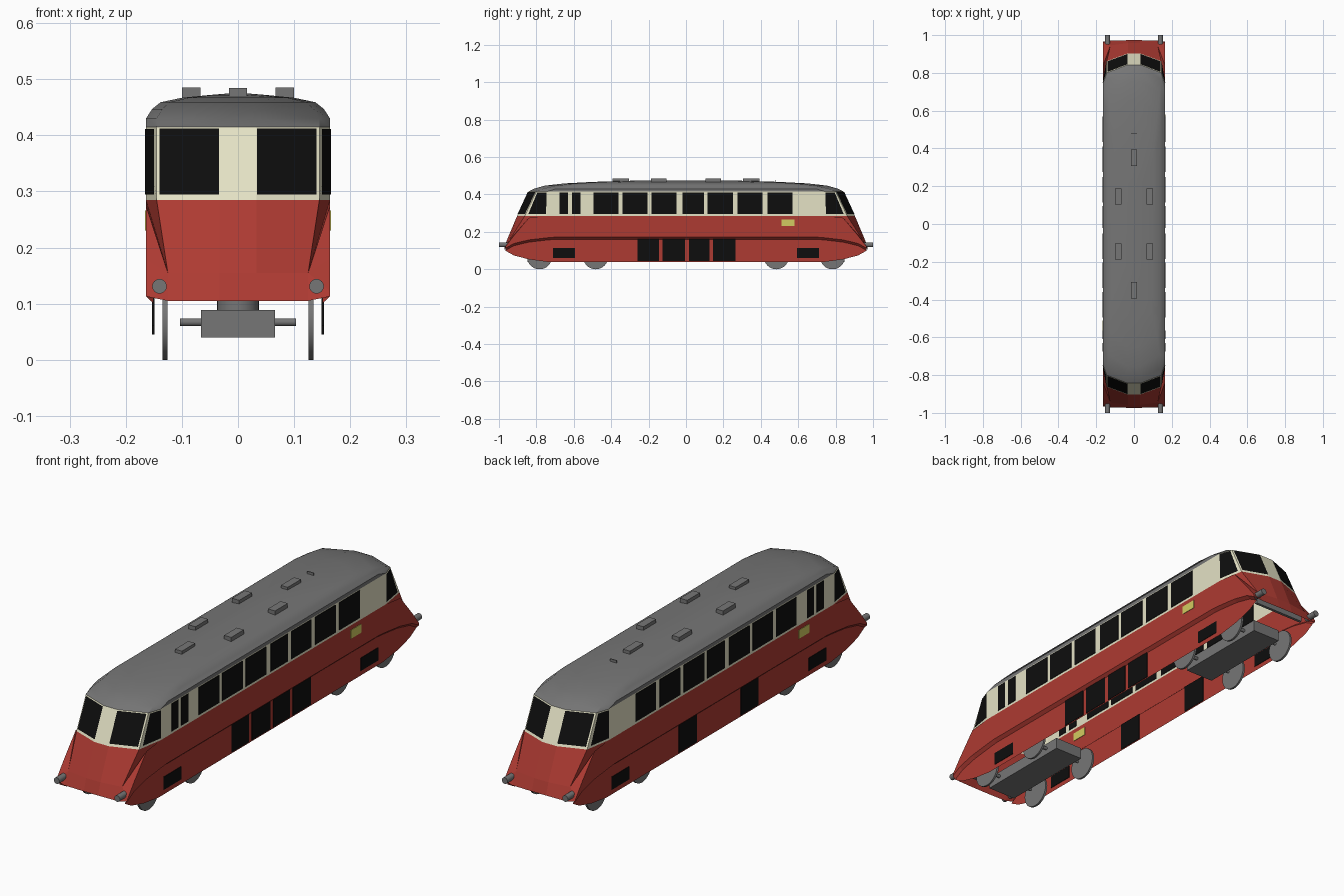
import bpy, bmesh, math
from mathutils import Vector

if "Cube" in bpy.data.objects:
    bpy.data.objects.remove(bpy.data.objects["Cube"])


def material(name, rgb):
    m = bpy.data.materials.new(name)
    m.diffuse_color = (*rgb, 1)
    m.use_nodes = True
    m.node_tree.nodes["Principled BSDF"].inputs["Base Color"].default_value = m.diffuse_color
    return m


RED = material("red paint", (0.42, 0.043, 0.032))
CREAM = material("cream paint", (0.78, 0.76, 0.56))
BLACK = material("black glass", (0.004, 0.004, 0.004))
GREY = material("grey metal", (0.18, 0.18, 0.18))
YELLOW = material("yellow plate", (0.65, 0.6, 0.12))


def build(name, faces, mat, smooth=None):
    """Make an object from a list of faces given as point lists."""
    bm = bmesh.new()
    for f in faces:
        bm.faces.new([bm.verts.new(p) for p in f])
    bmesh.ops.remove_doubles(bm, verts=bm.verts, dist=0.0002)
    bmesh.ops.recalc_face_normals(bm, faces=bm.faces)
    me = bpy.data.meshes.new(name)
    bm.to_mesh(me)
    bm.free()
    me.materials.append(mat)
    ob = bpy.data.objects.new(name, me)
    bpy.context.collection.objects.link(ob)
    if smooth:
        soften(ob, smooth)
    return ob


def soften(ob, angle):
    bpy.ops.object.select_all(action='DESELECT')
    ob.select_set(True)
    bpy.context.view_layer.objects.active = ob
    bpy.ops.object.shade_smooth_by_angle(angle=math.radians(angle))


def box(name, lo, hi, mat):
    lo, hi = Vector(lo), Vector(hi)
    bpy.ops.mesh.primitive_cube_add(size=1, location=(lo + hi) / 2)
    ob = bpy.context.object
    ob.name = name
    ob.scale = hi - lo
    ob.data.materials.append(mat)
    return ob


def cylinder(name, centre, r, depth, axis, mat, n=32):
    rot = {'x': (0, math.pi / 2, 0), 'y': (math.pi / 2, 0, 0), 'z': (0, 0, 0)}[axis]
    bpy.ops.mesh.primitive_cylinder_add(vertices=n, radius=r, depth=depth, location=centre, rotation=rot)
    ob = bpy.context.object
    ob.name = name
    ob.data.materials.append(mat)
    soften(ob, 40)


def flip(p, sx, sy):
    return (p[0] * sx, p[1] * sy, p[2])


def four(faces):
    """Repeat quarter-body faces over both sides and both ends."""
    return [[flip(p, sx, sy) for p in f] for f in faces for sx in (1, -1) for sy in (1, -1)]


W, SK = 0.164, 0.151

# lower body: open shell, side stations are (y, top, crease, skirt bottom)
stations = [(0, .285, .172, .04), (.70, .285, .172, .04), (.745, .285, .168, .04),
            (.84, .275, .157, .053), (.92, .18, .138, .074), (.965, .122, .113, .099)]
faces = []
for a, b in zip(stations, stations[1:]):
    col = [[(W, s[0], s[1]), (W, s[0], s[2]), (SK, s[0], s[2] - .012), (SK, s[0], s[3])] for s in (a, b)]
    for i in range(3):
        faces.append([col[0][i], col[0][i + 1], col[1][i + 1], col[1][i]])
A, A2, A3, N = [(W, s[0], s[1]) for s in stations[2:]]
B, C = (.145, .862, .285), (.125, .945, .155)
P0, P1, P2 = (.033, .903, .285), (.033, .958, .155), (.033, .973, .105)
D, E = (.125, .971, .105), (W, .965, .113)
# hood front, recessed hood side and corner fenders
faces += [[P0, B, C, P1], [P1, C, D, P2], [A, B, C], [A, A2, C], [A2, A3, C], [A3, N, C], [C, N, E, D]]
for p, q in ((P0, P1), (P1, P2)):
    faces.append([p, q, (0, q[1], q[2]), (0, p[1], p[2])])
build("lower_body", four(faces), RED)

# cream window band
B2, P3, A4 = (.145, .80, .415), (.033, .843, .415), (W, .745, .415)
band = [[(W, 0, .285), A, A4, (W, 0, .415)], [B, A, A4, B2], [P0, B, B2, P3],
        [(0, P0[1], .285), P0, P3, (0, P3[1], .415)]]
build("window_band", four(band), CREAM)


# end windows laid just outside the cab panels
def glass(quad, u0, u1, v0, v1):
    a, b, c, d = [Vector(p) for p in quad]
    n = (b - a).cross(d - a).normalized()
    if n.y < 0:
        n = -n
    return [a.lerp(b, u).lerp(d.lerp(c, u), v) + n * .002
            for u, v in ((u0, v0), (u1, v0), (u1, v1), (u0, v1))]


build("cab_windows", four([glass([P0, B, B2, P3], 0, .95, .07, .97),
                           glass([B, A, A4, B2], .13, .98, .07, .97)]), BLACK)

# side windows
spans = [(-.675, -.63), (-.61, -.565), (-.495, -.36), (-.34, -.205), (-.185, -.05),
         (-.02, .095), (.115, .25), (.275, .41), (.435, .57)]


def plate(name, sx, x, y0, y1, z0, z1, mat):
    box(name, (sx * x - .002, y0, z0), (sx * x + .002, y1, z1), mat)


for sx in (1, -1):
    for y0, y1 in spans:
        plate("side_window", sx, W, y0, y1, .295, .411, BLACK)
    # skirt grilles and side plates
    grilles = [(-.26, -.145), (.145, .265)]
    if sx > 0:
        grilles += [(-.125, -.005), (.015, .125)]
    for y0, y1 in grilles:
        plate("skirt_grille", sx, SK, y0, y1, .045, .162, BLACK)
    for sy in (1, -1):
        y = sy * .652
        plate("bogie_grille", sx, SK, y - .058, y + .058, .06, .114, BLACK)
    plate("side_plate", sx, W, sx * .545 - .035, sx * .545 + .035, .23, .266, YELLOW)

# domed roof: rings of (z, half width, end y, corner setback, side setback)
levels = [(.415, W, .843, .043, .098), (.430, W, .815, .05, .12), (.447, .153, .755, .06, .16),
          (.459, .138, .65, .06, .17), (.467, .10, .50, .06, .17), (.472, .05, .35, .05, .12),
          (.4745, .02, .25, .02, .05)]
rings = []
for z, w, y, c, s in levels:
    k = w / W
    q = [(.033 * k, y), (.145 * k, y - c), (w, y - s)]
    ring = q + [(x, -v) for x, v in q[::-1]]
    ring += [(-x, v) for x, v in ring[::-1]]
    rings.append([(x, v, z) for x, v in ring])
faces = [rings[-1]]
for r0, r1 in zip(rings, rings[1:]):
    for i in range(12):
        j = (i + 1) % 12
        faces.append([r0[i], r0[j], r1[j], r1[i]])
build("roof", faces, GREY, 30)

# roof vents
for sy in (1, -1):
    box("roof_vent", (-.016, sy * .35 - .044, .46), (.016, sy * .35 + .044, .484), GREY)
    for sx in (1, -1):
        box("roof_vent", (sx * .083 - .0165, sy * .145 - .042, .46),
            (sx * .083 + .0165, sy * .145 + .042, .485), GREY)
box("roof_fin", (-.015, .478, .46), (.015, .482, .478), GREY)

for sy in (1, -1):
    # buffers and buffer beam
    for sx in (1, -1):
        cylinder("buffer", (sx * .14, sy * .97, .131), .013, .06, 'y', GREY, 24)
    box("buffer_beam", (-.12, sy * .925 - .006, .115), (.12, sy * .925 + .006, .14), GREY)
    # bogies
    yc = sy * .633
    box("bogie_frame", (-.066, yc - .215, .04), (.066, yc + .215, .089), GREY)
    cylinder("bogie_pivot", (0, yc, .105), .037, .04, 'z', GREY)
    for dy in (-.15, .15):
        cylinder("axle", (0, yc + dy, .067), .007, .206, 'x', GREY, 16)
        for sx in (1, -1):
            cylinder("wheel", (sx * .13, yc + dy, .067), .067, .009, 'x', GREY)
